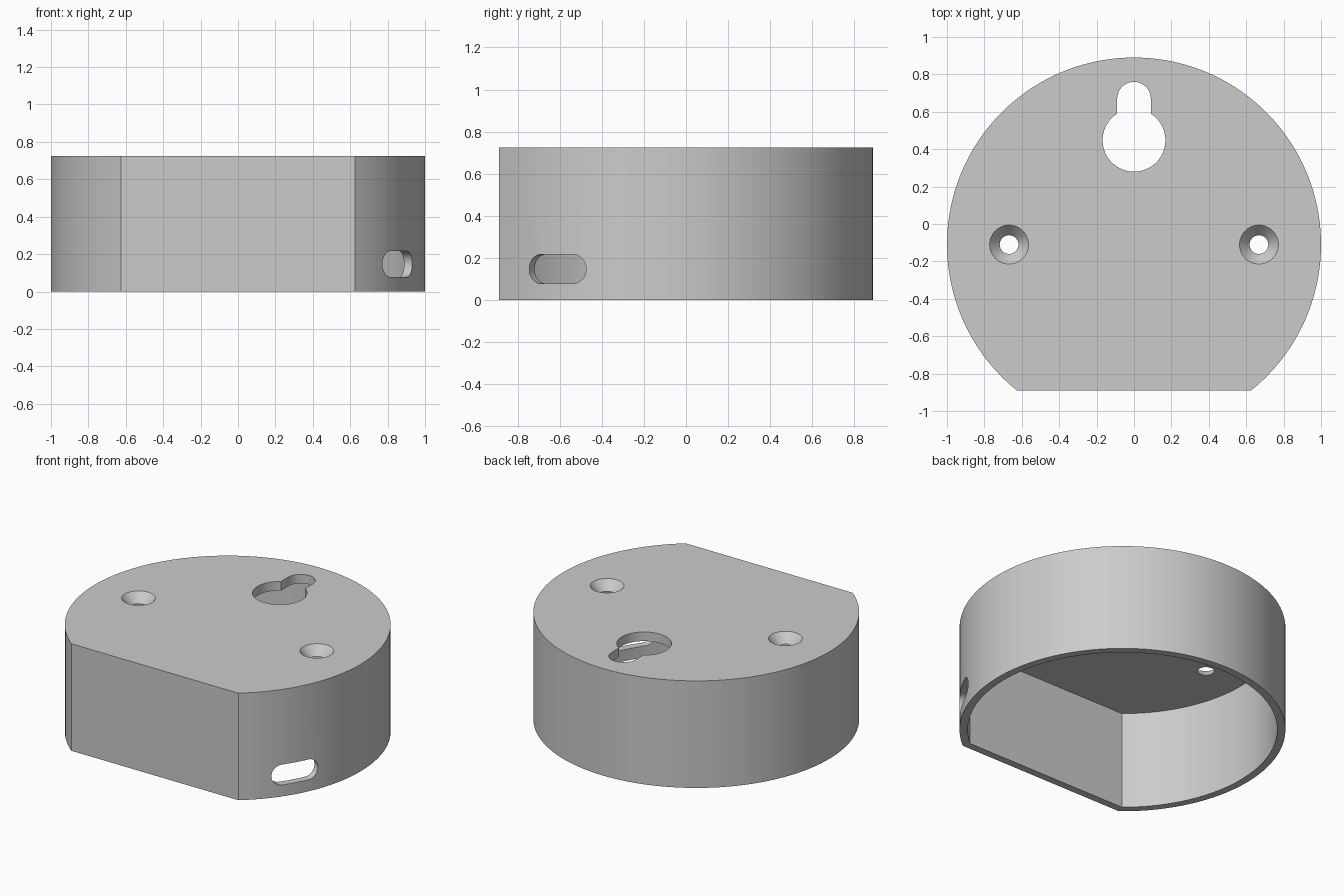
import bpy
import bmesh
from math import asin, cos, sin, pi, radians, sqrt
from mathutils import Matrix, Vector

cube = bpy.data.objects.get("Cube")
if cube:
    bpy.data.objects.remove(cube, do_unlink=True)

CENTRE_Y = -0.11
FLAT_Y = -0.89
HEIGHT = 0.725
WALL = 0.05
PLATE = 0.062

grey = bpy.data.materials.new("plain grey")
grey.use_nodes = True
colour = (0.6, 0.6, 0.6, 1)
grey.diffuse_color = colour
grey.node_tree.nodes["Principled BSDF"].inputs["Base Color"].default_value = colour


def arc(cx, cy, r, start, end, steps):
    return [(cx + r * cos(start + (end - start) * i / steps),
             cy + r * sin(start + (end - start) * i / steps)) for i in range(steps + 1)]


def make_object(name, bm):
    bmesh.ops.recalc_face_normals(bm, faces=bm.faces)
    mesh = bpy.data.meshes.new(name)
    bm.to_mesh(mesh)
    bm.free()
    obj = bpy.data.objects.new(name, mesh)
    bpy.context.collection.objects.link(obj)
    mesh.materials.append(grey)
    return obj


def prism(name, outline, low, high):
    """Extrude a flat outline from low to high."""
    bm = bmesh.new()
    face = bm.faces.new([bm.verts.new((x, y, low)) for x, y in outline])
    new = bmesh.ops.extrude_face_region(bm, geom=[face])["geom"]
    verts = [v for v in new if isinstance(v, bmesh.types.BMVert)]
    bmesh.ops.translate(bm, verts=verts, vec=(0, 0, high - low))
    return make_object(name, bm)


def d_shape(inset):
    """Circle with its front cut off flat."""
    r = 1 - inset
    a = asin((FLAT_Y + inset - CENTRE_Y) / r)
    return arc(0, CENTRE_Y, r, a, pi - a, 112)


def cut(target, cutter):
    mod = target.modifiers.new("cut", 'BOOLEAN')
    mod.operation = 'DIFFERENCE'
    mod.solver = 'EXACT'
    mod.object = cutter
    bpy.context.view_layer.objects.active = target
    bpy.ops.object.modifier_apply(modifier=mod.name)
    bpy.data.objects.remove(cutter, do_unlink=True)


# Housing, hollow and open underneath
housing = prism("housing", d_shape(0), 0, HEIGHT)
cut(housing, prism("cavity_cutter", d_shape(WALL), -0.1, HEIGHT - PLATE))

# Keyhole for hanging: wide circle joined to a narrow round-ended slot
big_r, slot_r, big_y, slot_y = 0.168, 0.09, 0.448, 0.67
side = pi / 2 - asin(slot_r / big_r)
keyhole = arc(0, big_y, big_r, side - 2 * pi + (pi - 2 * side), side, 48)
keyhole += arc(0, slot_y, slot_r, 0, pi, 24)
cut(housing, prism("keyhole_cutter", keyhole, HEIGHT - 0.2, HEIGHT + 0.1))

# Countersunk screw holes
slope = (0.104 - 0.05) / PLATE
over = 0.02
for x in (-0.668, 0.668):
    bm = bmesh.new()
    bmesh.ops.create_cone(
        bm, cap_ends=True, segments=48,
        radius1=0.05 - slope * over, radius2=0.104 + slope * over, depth=PLATE + 2 * over,
        matrix=Matrix.Translation((x, CENTRE_Y, HEIGHT - PLATE / 2)))
    cut(housing, make_object("screw_hole_cutter", bm))

# Round-ended cable slot, cut radially through the side wall
r, half = 0.069, 0.157
outline = arc(half - r, 0, r, -pi / 2, pi / 2, 20) + arc(r - half, 0, r, pi / 2, 3 * pi / 2, 20)
slot = prism("cable_slot_cutter", outline, 0.8, 1.2)
angle = radians(-30.4)
radial = Vector((cos(angle), sin(angle), 0))
along = Vector((-sin(angle), cos(angle), 0))
turn = Matrix((along, Vector((0, 0, 1)), radial)).transposed().to_4x4()
slot.data.transform(Matrix.Translation((0, CENTRE_Y, 0.147)) @ turn)
cut(housing, slot)

# Smooth round walls, crisp edges
bpy.ops.object.select_all(action='DESELECT')
housing.select_set(True)
bpy.context.view_layer.objects.active = housing
bpy.ops.object.shade_smooth_by_angle(angle=radians(30))
